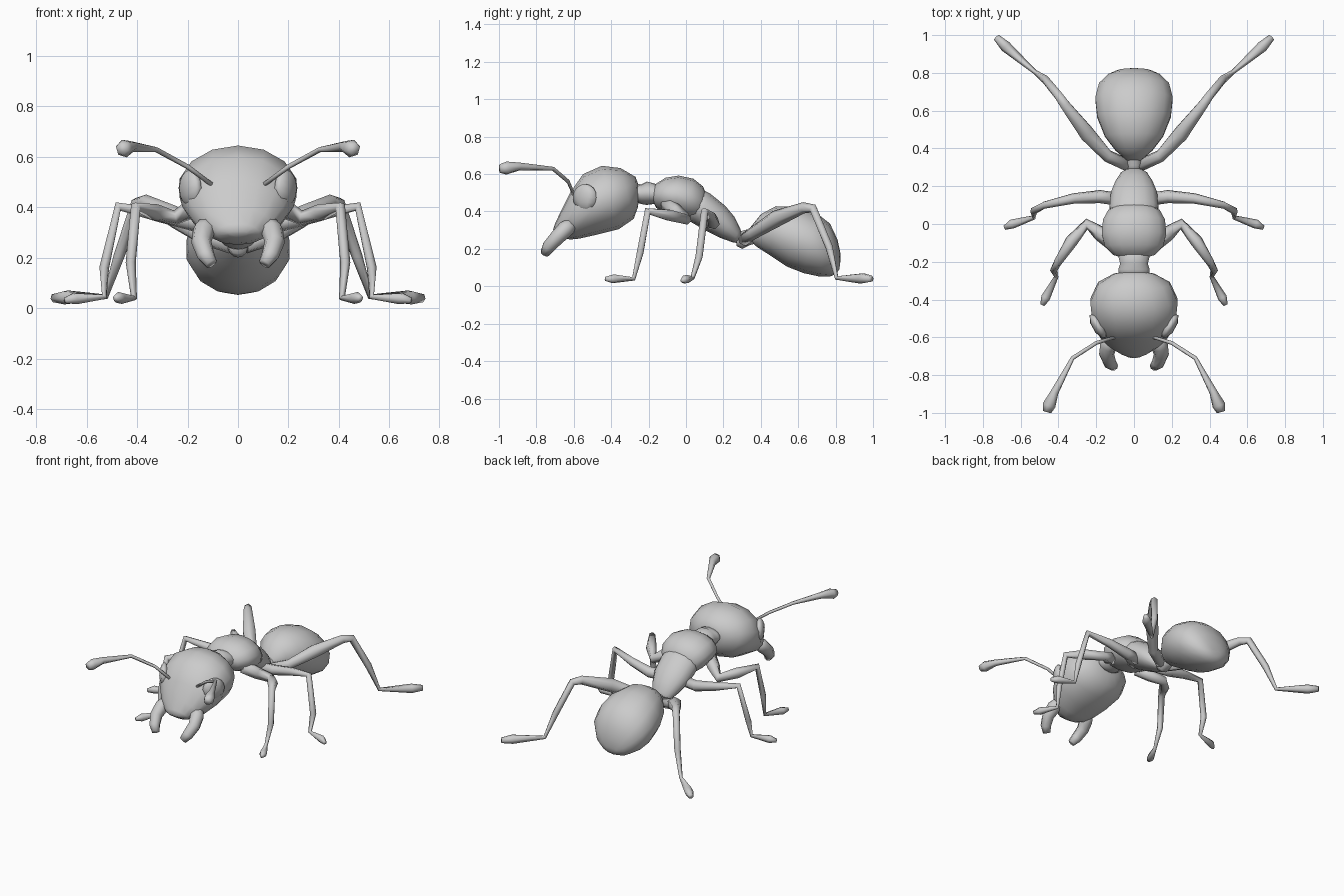
import bpy, bmesh
from math import sin, cos, tau
from mathutils import Vector


def skin(name, rings, mirror=False):
    """Bridge rings of points, cap both ends, shade smooth."""
    bm = bmesh.new()
    vs = [[bm.verts.new(p) for p in r] for r in rings]
    n = len(vs[0])
    for a, b in zip(vs, vs[1:]):
        for i in range(n):
            j = (i + 1) % n
            bm.faces.new((a[i], a[j], b[j], b[i]))
    bm.faces.new(vs[0])
    bm.faces.new(vs[-1])
    bmesh.ops.recalc_face_normals(bm, faces=bm.faces)
    me = bpy.data.meshes.new(name)
    bm.to_mesh(me)
    bm.free()
    me.shade_smooth()
    ob = bpy.data.objects.new(name, me)
    bpy.context.collection.objects.link(ob)
    if mirror:
        m = ob.modifiers.new("mirror", 'MIRROR')
        m.use_mirror_merge = False
    return ob


def body(name, sections, n=14):
    """Loft ellipses given as (y_top, z_top, y_bottom, z_bottom, half_width)."""
    rings = []
    for yt, zt, yb, zb, w in sections:
        t, b = Vector((0, yt, zt)), Vector((0, yb, zb))
        c, h = (t + b) / 2, (t - b) / 2
        rings.append([c + h * cos(tau * i / n) + Vector((w * sin(tau * i / n), 0, 0))
                      for i in range(n)])
    return skin(name, rings)


def limb(name, pts, n=6):
    """Mirrored tube through (x, y, z, radius) points."""
    P = [Vector(p[:3]) for p in pts]
    rings, u = [], None
    for k, p in enumerate(P):
        d1 = (P[min(k + 1, len(P) - 1)] - p).normalized()
        d0 = (p - P[max(k - 1, 0)]).normalized()
        t = (d0 + d1).normalized()
        if u is None:
            u = t.orthogonal()
        u = (u - t * u.dot(t)).normalized()
        v = t.cross(u)
        r = pts[k][3]
        rings.append([p + u * r * cos(tau * i / n) + v * r * sin(tau * i / n)
                      for i in range(n)])
    return skin(name, rings, True)


# Head, from nape to mouth
body("head", [
    (-.25, .53, -.25, .47, .04), (-.27, .585, -.258, .42, .11),
    (-.35, .632, -.28, .36, .195), (-.45, .644, -.36, .305, .237),
    (-.55, .60, -.48, .275, .226), (-.62, .50, -.57, .255, .185),
    (-.67, .40, -.62, .25, .135), (-.70, .335, -.65, .257, .085),
    (-.71, .305, -.685, .28, .04)])

# Neck ring
body("neck", [
    (-.28, .55, -.27, .45, .08), (-.24, .545, -.24, .44, .085),
    (-.21, .56, -.21, .435, .075), (-.17, .55, -.17, .44, .085),
    (-.14, .54, -.14, .44, .08)])

# Front and rear thorax
body("front_thorax", [
    (-.185, .50, -.18, .46, .05), (-.165, .545, -.16, .42, .115),
    (-.11, .58, -.12, .395, .16), (-.04, .592, -.06, .375, .175),
    (.04, .575, .0, .36, .168), (.09, .535, .05, .35, .14),
    (.12, .47, .09, .37, .08)])
body("rear_thorax", [
    (.04, .54, -.01, .365, .125), (.13, .495, .05, .33, .132),
    (.21, .43, .11, .295, .125), (.26, .37, .18, .26, .10),
    (.29, .31, .25, .235, .07), (.30, .27, .285, .23, .03)])
body("waist", [
    (.27, .285, .27, .215, .04), (.31, .30, .30, .20, .042),
    (.36, .31, .34, .22, .042), (.40, .32, .38, .23, .035)])

# Abdomen
body("abdomen", [
    (.34, .31, .33, .255, .035), (.40, .385, .38, .21, .10),
    (.48, .428, .45, .165, .158), (.60, .425, .54, .105, .20),
    (.70, .39, .63, .07, .21), (.77, .335, .71, .053, .19),
    (.81, .25, .77, .052, .14), (.825, .18, .80, .065, .09),
    (.825, .13, .82, .09, .04)])

# Eyes
bpy.ops.mesh.primitive_uv_sphere_add(segments=8, ring_count=8, radius=1)
eye = bpy.context.object
eye.name = "eyes"
for v in eye.data.vertices:
    x, y, z = v.co
    v.co = (.19 + .042 * x + .022 * y, -.54 + .065 * y + .015 * x, .475 + .072 * z)
eye.data.shade_smooth()
eye.modifiers.new("mirror", 'MIRROR').use_mirror_merge = False

# Jaws
limb("jaws", [(.115, -.60, .34, .035), (.135, -.645, .305, .045),
              (.145, -.69, .26, .04), (.128, -.735, .21, .035),
              (.105, -.755, .175, .025)], 8)

# Antennae with clubbed tips
limb("antennae", [(.105, -.60, .49, .009), (.20, -.63, .56, .01),
                  (.325, -.71, .628, .011), (.42, -.89, .64, .022),
                  (.45, -.96, .632, .036), (.46, -.995, .63, .024)])

# Legs: hip, thigh, knee, shin, ankle, foot
limb("front_legs", [(.11, -.10, .44, .045), (.18, -.05, .395, .04),
                    (.25, .0, .358, .03), (.33, -.09, .38, .034),
                    (.405, -.205, .40, .022), (.425, -.245, .18, .02),
                    (.412, -.28, .04, .012), (.468, -.39, .04, .025),
                    (.485, -.43, .04, .012)])
limb("middle_legs", [(.08, .13, .34, .035), (.18, .145, .34, .036),
                     (.32, .135, .37, .028), (.475, .10, .402, .02),
                     (.53, .07, .16, .02), (.53, .035, .045, .012),
                     (.645, 0, .038, .025), (.685, -.02, .03, .012)])
limb("hind_legs", [(.03, .31, .25, .035), (.14, .36, .285, .035),
                   (.25, .48, .36, .046), (.365, .63, .42, .03),
                   (.40, .68, .415, .025), (.47, .765, .21, .022),
                   (.525, .805, .045, .012), (.68, .94, .042, .03),
                   (.73, .99, .04, .018)])
